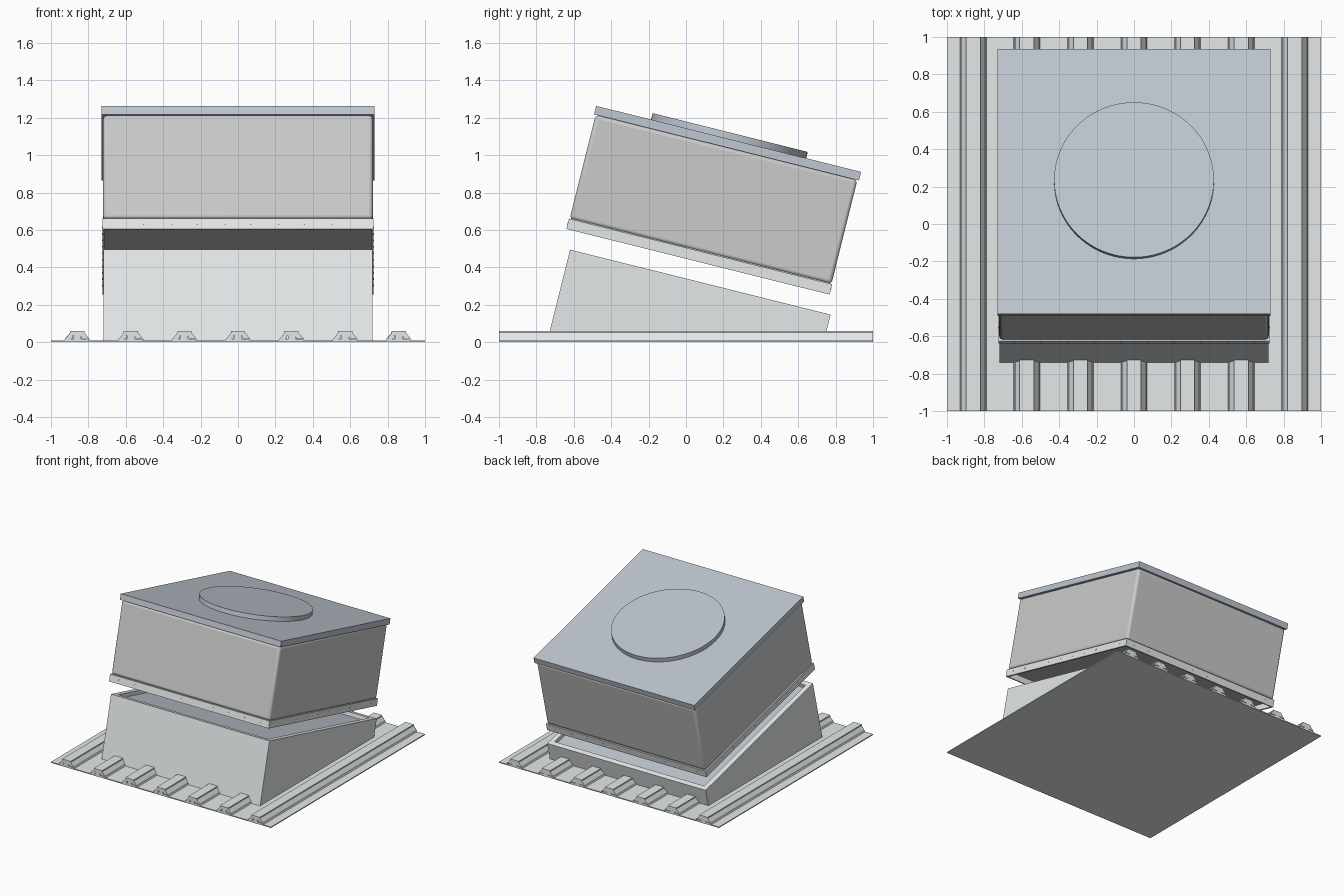
import bpy, bmesh, math
from mathutils import Matrix, Vector

if "Cube" in bpy.data.objects:
    bpy.data.objects.remove(bpy.data.objects["Cube"])


def material(name, rgb):
    m = bpy.data.materials.new(name)
    m.diffuse_color = (*rgb, 1)
    m.use_nodes = True
    m.node_tree.nodes["Principled BSDF"].inputs["Base Color"].default_value = m.diffuse_color
    return m


SLATE = material("slate", (0.52, 0.57, 0.63))
METAL = material("light_metal", (0.78, 0.81, 0.82))
GREY = material("housing_grey", (0.70, 0.70, 0.70))
GOLD = material("clip_gold", (0.75, 0.62, 0.2))

# Frame of the sloping roof unit, origin at the centre of the lid top
TILT = Matrix.Translation((0, 0.228, 1.087)) @ Matrix.Rotation(math.radians(-14), 4, 'X')


def finish(bm, name, mat, matrix=Matrix(), bevel=0):
    bmesh.ops.recalc_face_normals(bm, faces=bm.faces)
    me = bpy.data.meshes.new(name)
    bm.to_mesh(me)
    bm.free()
    ob = bpy.data.objects.new(name, me)
    bpy.context.collection.objects.link(ob)
    ob.matrix_world = matrix
    me.materials.append(mat)
    if bevel:
        mod = ob.modifiers.new("rounding", 'BEVEL')
        mod.width, mod.segments = bevel, 4
    bpy.ops.object.select_all(action='DESELECT')
    ob.select_set(True)
    bpy.context.view_layer.objects.active = ob
    bpy.ops.object.shade_smooth_by_angle(angle=math.radians(40))
    return ob


def add_box(bm, x0, x1, y0, y1, z0, z1):
    m = Matrix.Translation(((x0 + x1) / 2, (y0 + y1) / 2, (z0 + z1) / 2))
    bmesh.ops.create_cube(bm, size=1, matrix=m @ Matrix.Diagonal((x1 - x0, y1 - y0, z1 - z0, 1)))


def slab(name, half, z0, z1, mat, bevel=0):
    bm = bmesh.new()
    add_box(bm, -half, half, -half, half, z0, z1)
    return finish(bm, name, mat, TILT, bevel)


def extrude(bm, points, vec):
    face = bm.faces.new([bm.verts.new(p) for p in points])
    res = bmesh.ops.extrude_face_region(bm, geom=[face], use_keep_orig=True)
    bmesh.ops.translate(bm, vec=vec, verts=[v for v in res["geom"] if isinstance(v, bmesh.types.BMVert)])


def ring(bm, loops):
    # closed square tube: consecutive loops of four points joined up
    vs = [[bm.verts.new(p) for p in loop] for loop in loops]
    for a, b in zip(vs, vs[1:] + vs[:1]):
        for i in range(4):
            j = (i + 1) % 4
            bm.faces.new((a[i], a[j], b[j], b[i]))


def square(h, z):
    return [(-h, -h, z), (h, -h, z), (h, h, z), (-h, h, z)]


# Lid, round cap and rounded housing
slab("lid", 0.73, -0.047, 0, SLATE)
bm = bmesh.new()
bmesh.ops.create_cone(bm, cap_ends=True, segments=96, radius1=0.427, radius2=0.427, depth=0.035,
                      matrix=Matrix.Translation((0, 0, 0.0175)))
finish(bm, "round_cap", SLATE, TILT)
slab("housing", 0.721, -0.62, -0.047, GREY, 0.02)
slab("housing_floor", 0.715, -0.632, -0.615, GREY)

# Skirt below the housing, with rivets on its four sides
bm = bmesh.new()
ring(bm, [square(0.725, -0.677), square(0.725, -0.62), square(0.711, -0.62), square(0.711, -0.677)])
finish(bm, "skirt", METAL, TILT)
bm = bmesh.new()
for side in range(4):
    turn = Matrix.Rotation(side * math.pi / 2, 4, 'Z')
    for i in range(10):
        pos = Matrix.Translation(((i - 4.5) * 0.143, -0.725, -0.648))
        bmesh.ops.create_cone(bm, cap_ends=True, segments=10, radius1=0.005, radius2=0.005, depth=0.004,
                              matrix=turn @ pos @ Matrix.Rotation(math.pi / 2, 4, 'X'))
finish(bm, "skirt_rivets", METAL, TILT)

# Sloping curb: square to the roof unit in front, at the back cut by the deck
SLOPE = math.tan(math.radians(14))


def curb_loop(inset, top):
    front, back = -0.62 + inset, 0.773 - inset
    x = 0.72 - inset

    def pt(y, sx):
        z = 0.495 - (y + 0.62) * SLOPE
        bottom = 0.006
        return (sx * x, y, z) if top else (sx * x, y - (z - bottom) * SLOPE, bottom)
    return [pt(front, -1), pt(front, 1), pt(back, 1), pt(back, -1)]


bm = bmesh.new()
ring(bm, [curb_loop(0, False), curb_loop(0, True), curb_loop(0.04, True), curb_loop(0.04, False)])
finish(bm, "curb", METAL)
bm = bmesh.new()
down = Vector((0, -SLOPE, -1)) * 0.03
extrude(bm, [Vector(p) + down for p in curb_loop(0.038, True)], down * 0.4)
finish(bm, "curb_panel", SLATE)

# Roof deck: flat sheet with seven hollow seams running front to back
bm = bmesh.new()
add_box(bm, -1, 1, -1, 1, 0, 0.008)
finish(bm, "deck_sheet", METAL)
outer = [(0.07, 0.008), (0.065, 0.019), (0.024, 0.021), (0.024, 0.032), (0.038, 0.036), (0.038, 0.06)]
inner = [(0.034, 0.056), (0.034, 0.039), (0.02, 0.035), (0.02, 0.017), (0.061, 0.015), (0.064, 0.008)]
profile = outer + [(-x, z) for x, z in reversed(outer)] + [(-x, z) for x, z in inner] + \
    [(x, z) for x, z in reversed(inner)]
seams, clips = bmesh.new(), bmesh.new()
for i in range(-3, 4):
    c = i * 0.2865
    extrude(seams, [(c + x, -1, z) for x, z in profile], (0, 2, 0))
    for s in (-1, 1):
        y0, y1 = sorted((s * 0.992, s * 0.94))
        add_box(clips, c - 0.016, c + 0.016, y0, y1, 0.008, 0.04)
        add_box(clips, c - 0.03, c + 0.03, y0, y1, 0.04, 0.053)
        add_box(clips, c - 0.055, c + 0.055, y0, y1, 0.008, 0.013)
finish(seams, "deck_seams", METAL)
finish(clips, "seam_clips", GOLD)
